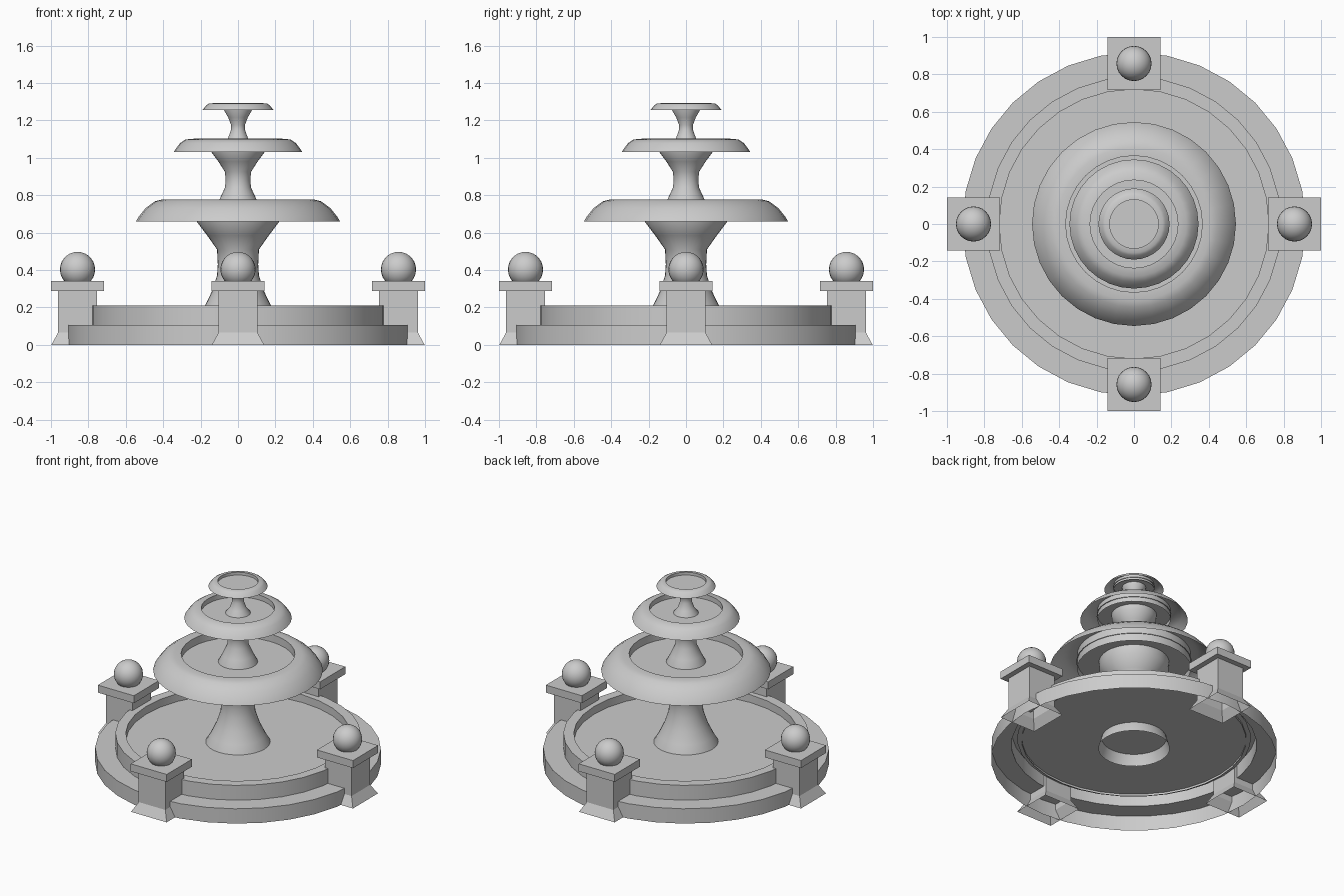
import bpy, bmesh, math

if "Cube" in bpy.data.objects:
    bpy.data.objects.remove(bpy.data.objects["Cube"])

SIDES = 32


def finish(name, bm, angle=35):
    mesh = bpy.data.meshes.new(name)
    bm.to_mesh(mesh)
    bm.free()
    ob = bpy.data.objects.new(name, mesh)
    bpy.context.collection.objects.link(ob)
    bpy.ops.object.select_all(action='DESELECT')
    ob.select_set(True)
    bpy.context.view_layer.objects.active = ob
    bpy.ops.object.shade_smooth_by_angle(angle=math.radians(angle))
    return ob


def loft(name, profile, sides=SIDES, turn=0.0, centre=(0, 0), scale=1.0, cap=False, angle=35):
    """Open shell of (radius, z) rings; the last ring may be capped."""
    bm = bmesh.new()
    rings = []
    for r, z in profile:
        ring = []
        for i in range(sides):
            a = turn + 2 * math.pi * i / sides
            ring.append(bm.verts.new((centre[0] + r * scale * math.cos(a),
                                      centre[1] + r * scale * math.sin(a), z)))
        rings.append(ring)
    for low, high in zip(rings, rings[1:]):
        for i in range(sides):
            j = (i + 1) % sides
            bm.faces.new((low[i], low[j], high[j], high[i]))
    if cap:
        bm.faces.new(rings[-1])
    return finish(name, bm, angle)


def disc(name, r, z):
    bm = bmesh.new()
    bmesh.ops.create_circle(bm, cap_ends=True, segments=SIDES, radius=r)
    for v in bm.verts:
        v.co.z = z
    return finish(name, bm)


# Stepped basin wall and its water
loft("basin_wall", [(.917, 0), (.917, .105), (.787, .105), (.787, .21), (.72, .21), (.72, .14)])
disc("basin_water", .75, .155)

# Flared stems, open at the bottom
loft("lower_stem", [(.23, .08), (.21, .15), (.176, .21), (.14, .285), (.112, .37),
                    (.108, .43), (.112, .51), (.165, .585), (.222, .66), (.225, .72)])
loft("middle_stem", [(.135, .69), (.127, .723), (.10, .775), (.07, .84), (.066, .88),
                     (.07, .925), (.105, .98), (.142, 1.03), (.145, 1.067)])
loft("upper_stem", [(.085, 1.05), (.08, 1.068), (.055, 1.10), (.037, 1.15),
                    (.037, 1.175), (.052, 1.215), (.075, 1.255), (.076, 1.272)])

# Three bowls with overhanging rims, each holding a water disc
loft("lower_bowl", [(.545, .66), (.533, .682), (.495, .73), (.445, .767), (.41, .776),
                    (.365, .776), (.365, .67)])
disc("lower_bowl_water", .37, .722)
loft("middle_bowl", [(.345, 1.03), (.335, 1.045), (.31, 1.078), (.28, 1.098), (.235, 1.102),
                     (.235, 1.035)])
disc("middle_bowl_water", .24, 1.067)
loft("top_bowl", [(.19, 1.255), (.183, 1.264), (.168, 1.282), (.155, 1.29), (.13, 1.292),
                  (.13, 1.257)])
disc("top_bowl_water", .135, 1.272)

# Four square posts with flared feet, cap slabs and balls
for k, side in enumerate(("right", "back", "left", "front")):
    a = k * math.pi / 2
    c = (.858 * math.cos(a), .858 * math.sin(a))
    square = dict(sides=4, turn=math.pi / 4, centre=c, scale=math.sqrt(2), angle=20)
    loft(side + "_post", [(.14, 0), (.104, .065), (.104, .29)], **square)
    loft(side + "_post_cap", [(0.10, .287), (.141, .287), (.141, .34)], cap=True, **square)
    bm = bmesh.new()
    bmesh.ops.create_uvsphere(bm, u_segments=24, v_segments=14, radius=.094)
    bmesh.ops.translate(bm, verts=bm.verts, vec=(c[0], c[1], .403))
    finish(side + "_post_ball", bm)
